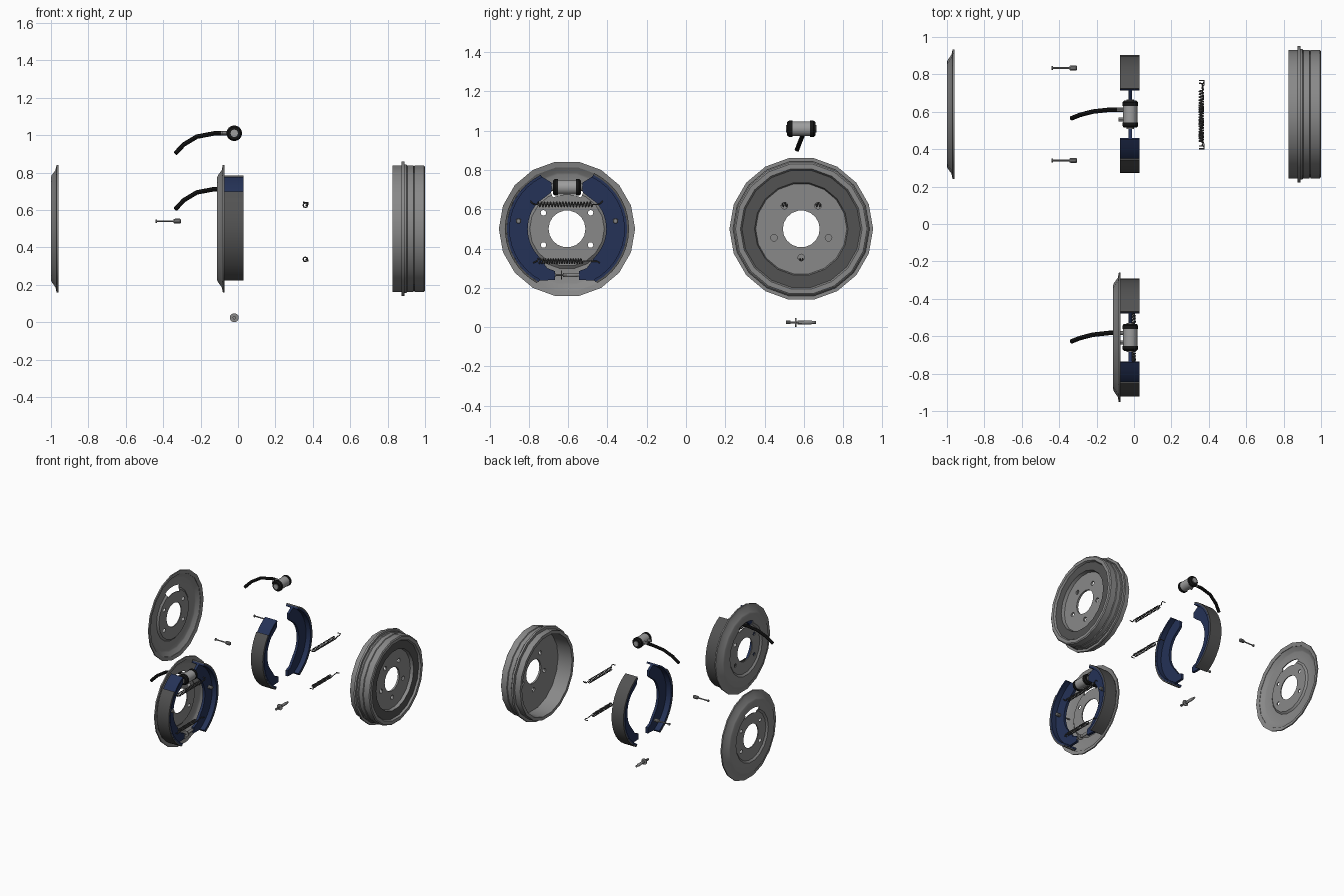
import bpy, bmesh, math
from math import sin, cos, pi, radians
from mathutils import Vector

cube = bpy.data.objects.get("Cube")
if cube:
    bpy.data.objects.remove(cube, do_unlink=True)


def material(name, r, g, b):
    m = bpy.data.materials.new(name)
    m.use_nodes = True
    m.diffuse_color = (r, g, b, 1)
    m.node_tree.nodes["Principled BSDF"].inputs["Base Color"].default_value = (r, g, b, 1)
    return m


GREY = material("plate grey", .25, .25, .25)
DARK = material("dark grey", .085, .085, .085)
SILVER = material("cylinder silver", .34, .34, .34)
NAVY = material("navy paint", .018, .032, .095)
BLACK = material("rubber black", .008, .008, .008)
SIDES = 18
parts = []


def finish(name, bm, mat, loc):
    bmesh.ops.recalc_face_normals(bm, faces=bm.faces)
    mesh = bpy.data.meshes.new(name)
    bm.to_mesh(mesh)
    bm.free()
    mesh.materials.append(mat)
    ob = bpy.data.objects.new(name, mesh)
    ob.location = loc
    bpy.context.collection.objects.link(ob)
    parts.append(ob)
    return ob


def lathe(name, profile, mat, loc, axis="x", n=SIDES, ring=False):
    """Turn (position, radius) pairs about an axis; ring closes the section."""
    bm = bmesh.new()
    rows = []
    for a, r in profile:
        row = []
        for i in range(n):
            u, v = r * cos(2 * pi * i / n), r * sin(2 * pi * i / n)
            row.append(bm.verts.new((a, u, v) if axis == "x" else (u, a, v)))
        rows.append(row)
    pairs = list(zip(rows, rows[1:]))
    if ring:
        pairs.append((rows[-1], rows[0]))
    else:
        bm.faces.new(rows[0])
        bm.faces.new(rows[-1])
    for p, q in pairs:
        for i in range(n):
            j = (i + 1) % n
            bm.faces.new((p[i], p[j], q[j], q[i]))
    return finish(name, bm, mat, loc)


def prism(name, outline, x0, x1, mat, loc):
    """Extrude a (y, z) outline along x."""
    bm = bmesh.new()
    face = bm.faces.new([bm.verts.new((x0, y, z)) for y, z in outline])
    ext = bmesh.ops.extrude_face_region(bm, geom=[face])
    bmesh.ops.translate(bm, vec=(x1 - x0, 0, 0),
                        verts=[g for g in ext["geom"] if isinstance(g, bmesh.types.BMVert)])
    return finish(name, bm, mat, loc)


def arc(r, a, b, side=1, n=14):
    """Arc points, angles in degrees from the top."""
    steps = [radians(a + (b - a) * i / n) for i in range(n + 1)]
    return [(side * r * sin(t), r * cos(t)) for t in steps]


def band(r0, r1, a, b, side=1):
    return arc(r1, a, b, side) + arc(r0, b, a, side)


def wire(name, points, radius, mat, loc, resolution=1):
    cu = bpy.data.curves.new(name, "CURVE")
    cu.dimensions = "3D"
    cu.bevel_depth, cu.bevel_resolution, cu.use_fill_caps = radius, resolution, True
    sp = cu.splines.new("POLY")
    sp.points.add(len(points) - 1)
    for p, co in zip(sp.points, points):
        p.co = (*co, 1)
    cu.materials.append(mat)
    ob = bpy.data.objects.new(name, cu)
    ob.location = loc
    bpy.context.collection.objects.link(ob)
    bpy.ops.object.select_all(action="DESELECT")
    ob.select_set(True)
    bpy.context.view_layer.objects.active = ob
    bpy.ops.object.convert(target="MESH")
    parts.append(bpy.context.view_layer.objects.active)


def cut(ob, outlines, x0, x1):
    """Cut (y, z) outlines right through an object."""
    for outline in outlines:
        tool = prism("cutter", outline, x0, x1, ob.data.materials[0], ob.location)
        parts.remove(tool)
        tool.hide_render = True
        mod = ob.modifiers.new("hole", "BOOLEAN")
        mod.operation, mod.object, mod.solver = "DIFFERENCE", tool, "EXACT"
        bpy.context.view_layer.objects.active = ob
        bpy.ops.object.modifier_apply(modifier=mod.name)
        bpy.data.objects.remove(tool, do_unlink=True)


def hole(y, z, r, n=12):
    return [(y + r * cos(2 * pi * i / n), z + r * sin(2 * pi * i / n)) for i in range(n)]


def backing_plate(loc):
    outer = [(.04, .347), (.03, .347), (.024, .318), (.004, .29), (0, .28), (0, .205),
             (.012, .19), (.012, .094)]
    inner = [(x + .007, r) for x, r in reversed(outer[2:])]
    plate = lathe("backing_plate", outer + inner + [(.034, .318)], GREY, loc, ring=True)
    bolts = [hole(y, z, .014) for y in (-.12, .12) for z in (-.082, .082)]
    cut(plate, bolts + [band(.175, .222, -24, 24)], -.05, .08)


def shoe(side, loc):
    # the curved table, its flat web with end tabs, and the lining
    prism("shoe_table", band(.292, .306, 26, 152, side), -.075, .03, NAVY, loc)
    tabs_low = [(side * .06, -.26), (side * .06, -.215), (side * .1, -.2)]
    tabs_top = [(side * .1, .17), (side * .078, .19), (side * .078, .235)]
    web = arc(.298, 26, 152, side) + tabs_low + arc(.2, 132, 48, side) + tabs_top
    prism("shoe_web", web, -.03, -.01, NAVY, loc)
    start = 51 if side < 0 else 26
    prism("shoe_lining", band(.306, .316, start, 151, side), -.075, .03, DARK, loc)


def hold_down_pin(side, loc):
    profile = [(-.44, .01), (-.433, .01), (-.433, .005), (-.345, .005), (-.345, .011),
               (-.335, .014), (-.31, .014), (-.305, .01)]
    lathe("hold_down_pin", profile, GREY, Vector(loc) + Vector((0, side * .247, .04)), n=10)


def wheel_cylinder(loc):
    lathe("cylinder_body", [(-.06, .038), (.06, .038)], SILVER, loc, "y", 20)
    for s in (-1, 1):
        lathe("cylinder_boot", [(s * .045, .042), (s * .062, .042), (s * .072, .034),
                                (s * .072, .02)], BLACK, loc, "y", 16)
        lathe("cylinder_piston", [(s * .07, .02), (s * .078, .02)], SILVER, loc, "y", 12)
    for y, x in ((.024, -.09), (-.028, -.063)):
        lathe("cylinder_port", [(x, .011), (-.02, .011)], SILVER, Vector(loc) + Vector((0, y, 0)), n=8)
    hose = [(-.07, .024, 0), (-.11, .024, -.001), (-.2, .014, -.018), (-.27, -.004, -.06),
            (-.315, -.022, -.108)]
    wire("brake_hose", hose, .012, BLACK, loc, 2)


def spring(y0, y1, hook0, hook1, drop, loc):
    """Coil along y, with a bent hook at each end."""
    turns, per = 18, 8
    n = turns * per
    coil = [(.012 * cos(2 * pi * i / per), y0 + (y1 - y0) * i / n, .012 * sin(2 * pi * i / per))
            for i in range(n + 1)]

    def hook(y, s):
        return [(.004, y - s * .02, 0), (.014, y - s * .01, drop * .3), (.014, y, drop),
                (-.012, y, drop)]
    wire("return_spring", hook(hook0, -1)[::-1] + coil + hook(hook1, 1), .0035, DARK, loc)


def springs(x, y):
    spring(-.15, .13, -.185, .18, .016, (x, y, .625))
    spring(-.15, .08, -.17, .165, -.008, (x, y, .336))


def adjuster(loc):
    lathe("adjuster_screw", [(-.078, .009), (-.055, .009), (-.055, .006), (-.02, .006), (-.02, .011),
                             (.05, .011), (.055, .008), (.075, .008)], GREY, loc, "y", 10)
    lathe("star_wheel", [(-.031, .024), (-.025, .024)], GREY, loc, "y", 14)


def drum(loc):
    profile = [(.96, .094), (.96, .232), (.985, .238), (.985, .302), (1, .31), (1, .335),
               (.994, .343), (.945, .343), (.941, .338), (.937, .343), (.905, .343), (.9, .348),
               (.889, .348), (.889, .366), (.873, .366), (.873, .343), (.825, .343), (.825, .318),
               (.945, .312), (.945, .094)]
    ob = lathe("brake_drum", profile, GREY, loc, ring=True)
    studs = [radians(-90 + 72 * k) for k in range(5)]
    cut(ob, [hole(.146 * cos(t), .146 * sin(t), .017) for t in studs], .9, 1.05)
    ob.data.materials.append(DARK)
    for f in ob.data.polygons:
        if f.normal.x > .9 and .975 < f.center.x < .99:
            f.material_index = 1


# parts shared by the assembled brake and the exploded one
BUILT, SPREAD = -.606, .587
for y, plate_x, pin_x, spring_x, cyl_z, adj_z in (
        (BUILT, -.111, .33, -.005, .712, .265), (SPREAD, -1, 0, .36, 1.01, .024)):
    backing_plate((plate_x, y, .5))
    for side in (-1, 1):
        shoe(side, (0, y, .5))
        hold_down_pin(side, (pin_x, y, .5))
    wheel_cylinder((-.02, y, cyl_z))
    springs(spring_x, y)
    adjuster((-.02, y, adj_z))
drum((0, SPREAD, .5))

# smooth the curved surfaces, keep the edges crisp
for ob in parts:
    bpy.ops.object.select_all(action="DESELECT")
    ob.select_set(True)
    bpy.context.view_layer.objects.active = ob
    bpy.ops.object.shade_smooth_by_angle(angle=radians(32))
